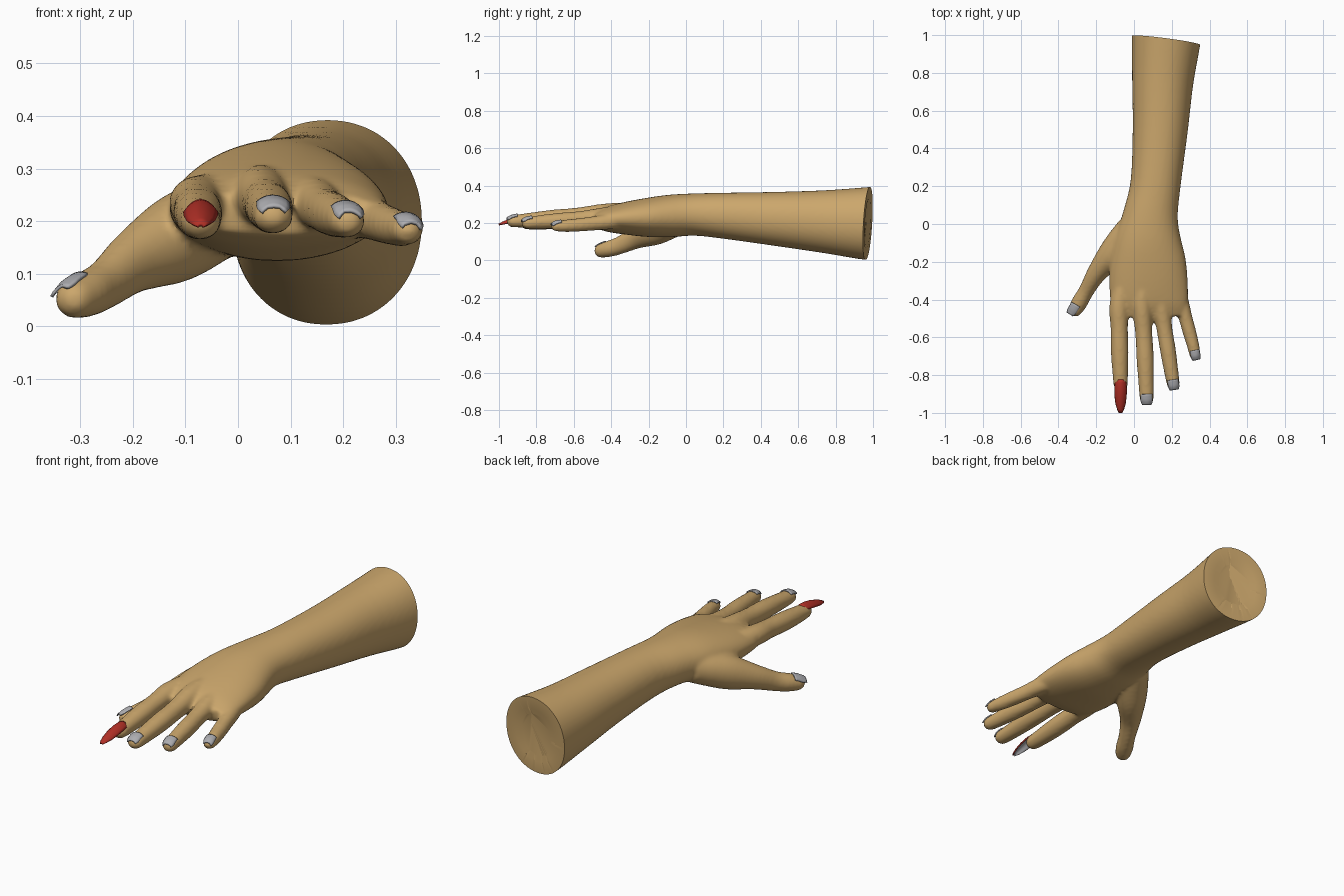
import bpy, bmesh, math
from mathutils import Vector
from mathutils.bvhtree import BVHTree

if "Cube" in bpy.data.objects:
    bpy.data.objects.remove(bpy.data.objects["Cube"])


def material(name, rgb):
    m = bpy.data.materials.new(name)
    m.diffuse_color = (*rgb, 1)
    m.use_nodes = True
    m.node_tree.nodes["Principled BSDF"].inputs["Base Color"].default_value = m.diffuse_color
    return m


SKIN = material("skin tan", (0.60, 0.385, 0.15))
GREY = material("nail grey", (0.42, 0.42, 0.44))
RED = material("nail red", (0.45, 0.03, 0.02))


def new_object(name, bm, *mats):
    me = bpy.data.meshes.new(name)
    bm.to_mesh(me)
    bm.free()
    ob = bpy.data.objects.new(name, me)
    bpy.context.collection.objects.link(ob)
    for m in mats:
        me.materials.append(m)
    return ob


def refine(sections, n=4):
    """Catmull-Rom interpolation of (x, y, z, half width, half height)."""
    s = [Vector(p) for p in sections]
    s = [2 * s[0] - s[1]] + s + [2 * s[-1] - s[-2]]
    out = []
    for a, b, c, d in zip(s, s[1:], s[2:], s[3:]):
        for k in range(n):
            t = k / n
            out.append(0.5 * (2 * b + (c - a) * t + (2 * a - 5 * b + 4 * c - d) * t * t
                              + (3 * b - a - 3 * c + d) * t ** 3))
    return out + [s[-2]]


def loft(bm, sections, round_tip=True, power=1.0, sides=32):
    s = refine(sections)
    pts = [Vector(p[:3]) for p in s]
    rings = []
    for i, p in enumerate(s):
        t = (pts[min(i + 1, len(s) - 1)] - pts[max(i - 1, 0)]).normalized()
        rings.append((pts[i], t, p[3], p[4]))
    if round_tip:
        p, t, w, h = rings[-1]
        for a in (25, 48, 66, 80):
            a = math.radians(a)
            rings.append((p + t * w * math.sin(a), t, w * math.cos(a), h * math.cos(a)))
    loops = []
    for p, t, w, h in rings:
        side = t.cross(Vector((0, 0, 1))).normalized()
        up = side.cross(t)
        loop = []
        for k in range(sides):
            a = 2 * math.pi * k / sides
            c, q = math.cos(a), math.sin(a)
            loop.append(bm.verts.new(p + side * w * math.copysign(abs(c) ** power, c)
                                     + up * h * math.copysign(abs(q) ** power, q)))
        loops.append(loop)
    for a, b in zip(loops, loops[1:]):
        for k in range(sides):
            bm.faces.new((a[k], a[k - 1], b[k - 1], b[k]))
    bm.faces.new(loops[0])
    bm.faces.new(loops[-1][::-1])


# Forearm, wrist and palm in one sweep
bm = bmesh.new()
loft(bm, [
    (0.180, 1.10, 0.197, 0.188, 0.203),
    (0.170, 0.97, 0.197, 0.182, 0.195),
    (0.152, 0.75, 0.207, 0.162, 0.169),
    (0.139, 0.50, 0.221, 0.146, 0.146),
    (0.115, 0.22, 0.238, 0.133, 0.124),
    (0.088, 0.05, 0.245, 0.145, 0.113),
    (0.075, -0.08, 0.238, 0.176, 0.113),
    (0.075, -0.20, 0.230, 0.200, 0.105),
    (0.077, -0.32, 0.225, 0.208, 0.088),
    (0.083, -0.42, 0.220, 0.203, 0.068),
    (0.085, -0.49, 0.215, 0.185, 0.042),
], round_tip=False, power=0.95, sides=48)

# Thumb with its muscle
loft(bm, [
    (-0.020, -0.02, 0.220, 0.070, 0.075),
    (-0.065, -0.09, 0.195, 0.078, 0.082),
    (-0.125, -0.17, 0.162, 0.073, 0.082),
    (-0.200, -0.265, 0.122, 0.052, 0.060),
    (-0.250, -0.35, 0.082, 0.041, 0.048),
    (-0.285, -0.41, 0.062, 0.043, 0.044),
    (-0.310, -0.452, 0.052, 0.039, 0.038),
])

# Four fingers
FINGERS = {
    "index": [(-0.045, -0.28, 0.245, 0.045, 0.046), (-0.078, -0.43, 0.236, 0.052, 0.050),
              (-0.078, -0.55, 0.226, 0.046, 0.046), (-0.076, -0.67, 0.215, 0.047, 0.046),
              (-0.073, -0.78, 0.205, 0.042, 0.041), (-0.071, -0.85, 0.200, 0.038, 0.035)],
    "middle": [(0.045, -0.28, 0.260, 0.045, 0.050), (0.042, -0.43, 0.250, 0.052, 0.054),
               (0.052, -0.58, 0.236, 0.045, 0.046), (0.059, -0.71, 0.226, 0.046, 0.045),
               (0.064, -0.84, 0.215, 0.041, 0.039), (0.067, -0.922, 0.209, 0.038, 0.033)],
    "ring": [(0.120, -0.28, 0.252, 0.042, 0.046), (0.142, -0.42, 0.238, 0.048, 0.048),
             (0.162, -0.56, 0.222, 0.042, 0.042), (0.180, -0.67, 0.213, 0.042, 0.042),
             (0.197, -0.78, 0.205, 0.038, 0.037), (0.208, -0.846, 0.200, 0.035, 0.032)],
    "little": [(0.190, -0.25, 0.235, 0.040, 0.042), (0.238, -0.38, 0.212, 0.043, 0.043),
               (0.271, -0.49, 0.198, 0.037, 0.038), (0.293, -0.57, 0.190, 0.036, 0.036),
               (0.312, -0.64, 0.185, 0.033, 0.033), (0.323, -0.692, 0.182, 0.030, 0.028)],
}
for f in FINGERS.values():
    loft(bm, f)
bmesh.ops.recalc_face_normals(bm, faces=bm.faces)
rough = new_object("rough_hand", bm, SKIN)

# Fuse everything into one skin
mod = rough.modifiers.new("fuse", 'REMESH')
mod.mode = 'VOXEL'
mod.voxel_size = 0.009
mod = rough.modifiers.new("soften", 'SMOOTH')
mod.factor = 0.5
mod.iterations = 8
dg = bpy.context.evaluated_depsgraph_get()
dg.update()
bm = bmesh.new()
bm.from_mesh(rough.evaluated_get(dg).to_mesh())
bpy.data.objects.remove(rough)

# Clean cut at the elbow end with a shallow dent
bmesh.ops.bisect_plane(bm, geom=bm.verts[:] + bm.edges[:] + bm.faces[:], dist=1e-5,
                       plane_co=(0.17, 0.972, 0.2), plane_no=(0.13, 1, -0.06),
                       clear_outer=True)
cap = bmesh.ops.holes_fill(bm, edges=[e for e in bm.edges if e.is_boundary], sides=0)["faces"]
bmesh.ops.recalc_face_normals(bm, faces=bm.faces)
bmesh.ops.inset_region(bm, faces=cap, thickness=0.06, depth=0.0)
bmesh.ops.inset_region(bm, faces=cap, thickness=0.03, depth=-0.008)
tree = BVHTree.FromBMesh(bm)
hand = new_object("hand_and_forearm", bm, SKIN)


def smooth(ob, angle=40):
    bpy.ops.object.select_all(action='DESELECT')
    ob.select_set(True)
    bpy.context.view_layer.objects.active = ob
    bpy.ops.object.shade_smooth_by_angle(angle=math.radians(angle))


smooth(hand)


def plate(name, rows, thickness, *mats):
    """Thin shell over a grid of points."""
    bm = bmesh.new()
    g = [[bm.verts.new(p) for p in r] for r in rows]
    for a, b in zip(g, g[1:]):
        for j in range(len(a) - 1):
            bm.faces.new((a[j], b[j], b[j + 1], a[j + 1]))
    ob = new_object(name, bm, *mats)
    smooth(ob)
    m = ob.modifiers.new("thickness", 'SOLIDIFY')
    m.thickness = thickness
    m.offset = 1
    m.material_offset = len(mats) - 1
    m.material_offset_rim = 0


def short_nail(name, x, y, dx, dy, length, width):
    d = Vector((dx, dy, 0)).normalized()
    s = Vector((-d.y, d.x, 0))
    rows = []
    for i in range(8):
        u = i / 7
        w = width * (1 - 0.25 * max(0, u - 0.7) / 0.3)
        row = []
        for j in range(9):
            p = Vector((x, y, 0)) + d * (u - 0.5) * length + s * (j / 8 - 0.5) * w
            hit = tree.ray_cast(p + Vector((0, 0, 1)), Vector((0, 0, -1)))[0]
            before = rows[-1][j].z if rows else None
            if hit is None or hit.z < 0.02:
                p.z = before - 0.003 if rows else tree.find_nearest(p + Vector((0, 0, 0.06)))[0].z
            else:
                p.z = max(hit.z, before - 0.005) if rows else hit.z
            row.append(p)
        rows.append(row)
    plate(name, rows, 0.006, GREY)


# Plain nails
short_nail("thumb_nail", -0.322, -0.452, -0.035, -0.06, 0.060, 0.046)
short_nail("middle_nail", 0.067, -0.928, 0.01, -0.3, 0.055, 0.056)
short_nail("ring_nail", 0.209, -0.850, 0.05, -0.33, 0.052, 0.052)
short_nail("little_nail", 0.325, -0.693, 0.08, -0.37, 0.050, 0.044)

# Long pointed index nail, grey beneath
LONG = [(-0.825, 0.234, 0.018), (-0.84, 0.235, 0.025), (-0.87, 0.233, 0.028),
        (-0.91, 0.225, 0.027), (-0.95, 0.212, 0.022), (-0.98, 0.200, 0.013),
        (-0.998, 0.190, 0.004)]
plate("index_long_nail",
      [[(-0.071 + w * t, y, z - 0.020 * (w / 0.028) * t * t) for t in [k / 4 - 1 for k in range(9)]]
       for y, z, w in LONG], 0.007, RED, GREY)
